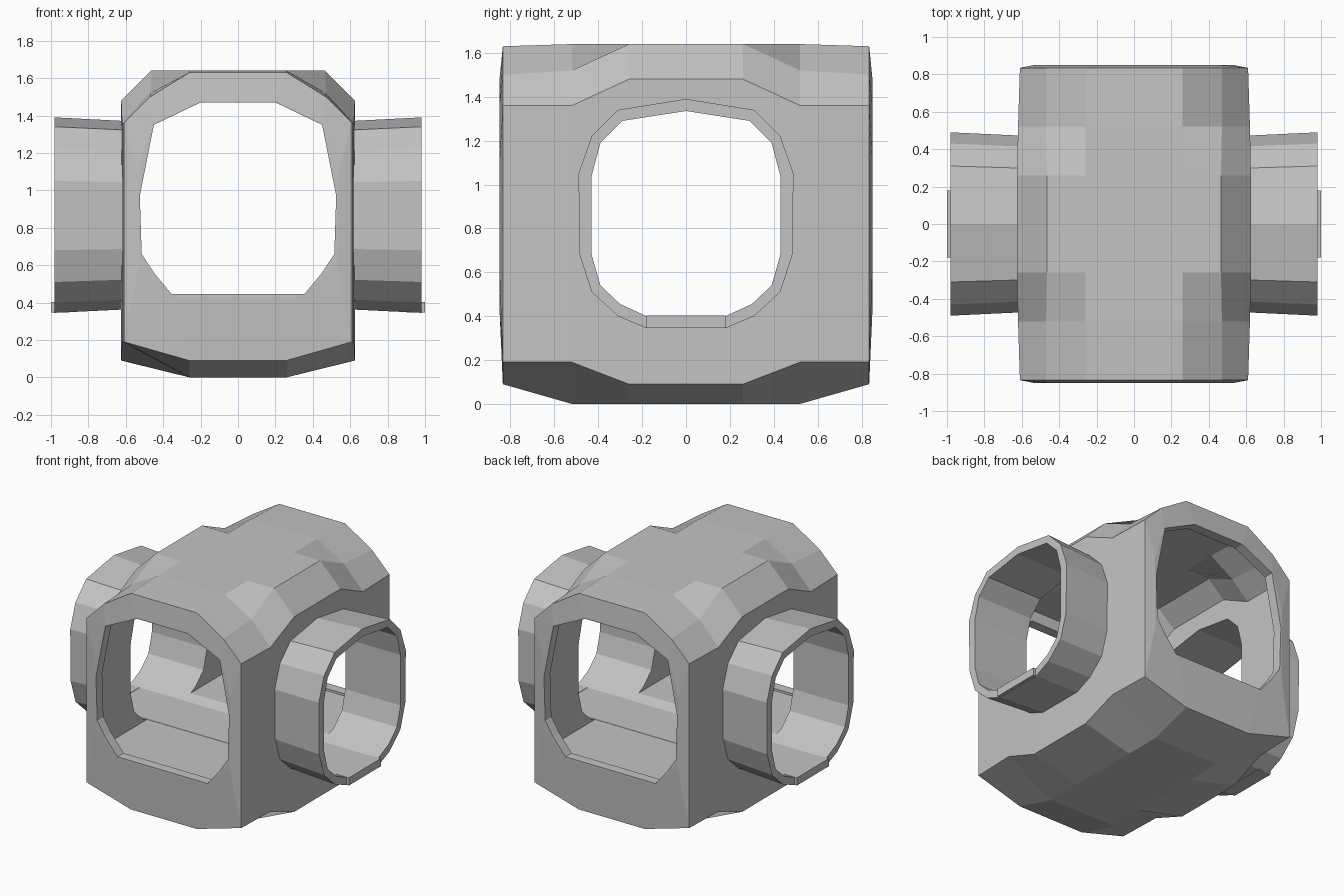
import bpy
import bmesh

cube = bpy.data.objects.get("Cube")
if cube:
    bpy.data.objects.remove(cube, do_unlink=True)

grey = bpy.data.materials.new("plain grey")
grey.use_nodes = True
COLOUR = (0.55, 0.55, 0.55, 1)
grey.diffuse_color = COLOUR
grey.node_tree.nodes["Principled BSDF"].inputs["Base Color"].default_value = COLOUR
MID_Z = 0.85


def mirrored(half):
    """Close a half outline, listed bottom to top, across its centre line."""
    return half + [(-u, v) for u, v in reversed(half) if u > 0]


def both_ways(half):
    """Repeat sections listed from the middle outward on the negative side."""
    return [(-p, s) for p, s in reversed(half)] + half


def loft(name, sections, axis, ring=False):
    """Skin (position, outline) sections along x or y; a ring joins last to first."""
    bm = bmesh.new()
    loops = []
    for p, outline in sections:
        loops.append([bm.verts.new((p, u, v) if axis == "x" else (u, p, v))
                      for u, v in outline])
    n = len(loops[0])
    pairs = list(zip(loops, loops[1:]))
    if ring:
        pairs.append((loops[-1], loops[0]))
    else:
        bm.faces.new(loops[0])
        bm.faces.new(loops[-1])
    for a, b in pairs:
        for i in range(n):
            j = (i + 1) % n
            bm.faces.new((a[i], a[j], b[j], b[i]))
    bmesh.ops.recalc_face_normals(bm, faces=bm.faces)
    mesh = bpy.data.meshes.new(name)
    bm.to_mesh(mesh)
    bm.free()
    mesh.materials.append(grey)
    obj = bpy.data.objects.new(name, mesh)
    bpy.context.collection.objects.link(obj)
    return obj


def cut(target, cutter):
    mod = target.modifiers.new("cut", "BOOLEAN")
    mod.operation = "DIFFERENCE"
    mod.solver = "EXACT"
    mod.object = cutter
    bpy.context.view_layer.objects.active = target
    bpy.ops.object.modifier_apply(modifier=mod.name)
    bpy.data.objects.remove(cutter, do_unlink=True)


# Faceted main body, wider and squarer around its middle
lip = mirrored([(0.34, 0.43), (0.53, 0.6), (0.535, 1.1), (0.455, 1.36), (0.2, 1.48)])
end = mirrored([(0.26, 0.09), (0.61, 0.19), (0.61, 1.36), (0.47, 1.5), (0.26, 1.63)])
shoulder = mirrored([(0.26, 0), (0.62, 0.19), (0.62, 1.36), (0.47, 1.52), (0.26, 1.64)])
middle = mirrored([(0.26, 0), (0.625, 0.09), (0.625, 1.48), (0.465, 1.64), (0.26, 1.64)])
body = loft("body", both_ways([(0.26, middle), (0.52, shoulder), (0.835, end),
                               (0.85, lip)]), "y")


# Inner chamber: flat floor, upright walls and a ceiling that follows the body
def chamber(wall_top, bevel_top, ceiling):
    return mirrored([(0.24, 0.43), (0.545, 0.43), (0.545, wall_top),
                     (0.42, bevel_top), (0.24, ceiling)])


cut(body, loft("chamber_cutter", both_ways([
    (0.25, chamber(1.45, 1.56, 1.56)), (0.49, chamber(1.33, 1.45, 1.56)),
    (0.78, chamber(1.33, 1.43, 1.55))]), "y"))

# Front and back openings
opening = mirrored([(0.355, 0.445), (0.45, 0.56), (0.515, 0.66),
                    (0.525, 0.97), (0.45, 1.35), (0.2, 1.47)])
cut(body, loft("opening_cutter", [(-0.9, opening), (0.9, opening)], "y"))

# Side tubes with straight bores through the body walls
outer = mirrored([(0.18, 0.345), (0.31, 0.4), (0.43, 0.51), (0.485, 0.68),
                  (0.49, 1.05), (0.43, 1.22), (0.31, 1.34), (0, 1.39)])
inner = mirrored([(0.18, 0.4), (0.3, 0.455), (0.39, 0.54), (0.43, 0.68),
                  (0.43, 1.04), (0.39, 1.19), (0.29, 1.29), (0, 1.335)])
root = [(u * 0.965, MID_Z + (v - MID_Z) * 0.965) for u, v in outer]
cut(body, loft("bore_cutter", [(-0.8, inner), (0.8, inner)], "x"))
for side, name in ((1, "left"), (-1, "right")):
    loft(name + "_tube", [(side * 0.615, root), (side * 0.98, outer),
                          (side * 0.98, inner), (side * 0.615, inner)], "x", ring=True)
    # Flat tab along the tube floor
    tab = [(-0.18, 0.347), (0.18, 0.347), (0.18, 0.402), (-0.18, 0.402)]
    loft(name + "_tab", [(side * 0.9, tab), (side, tab)], "x")
